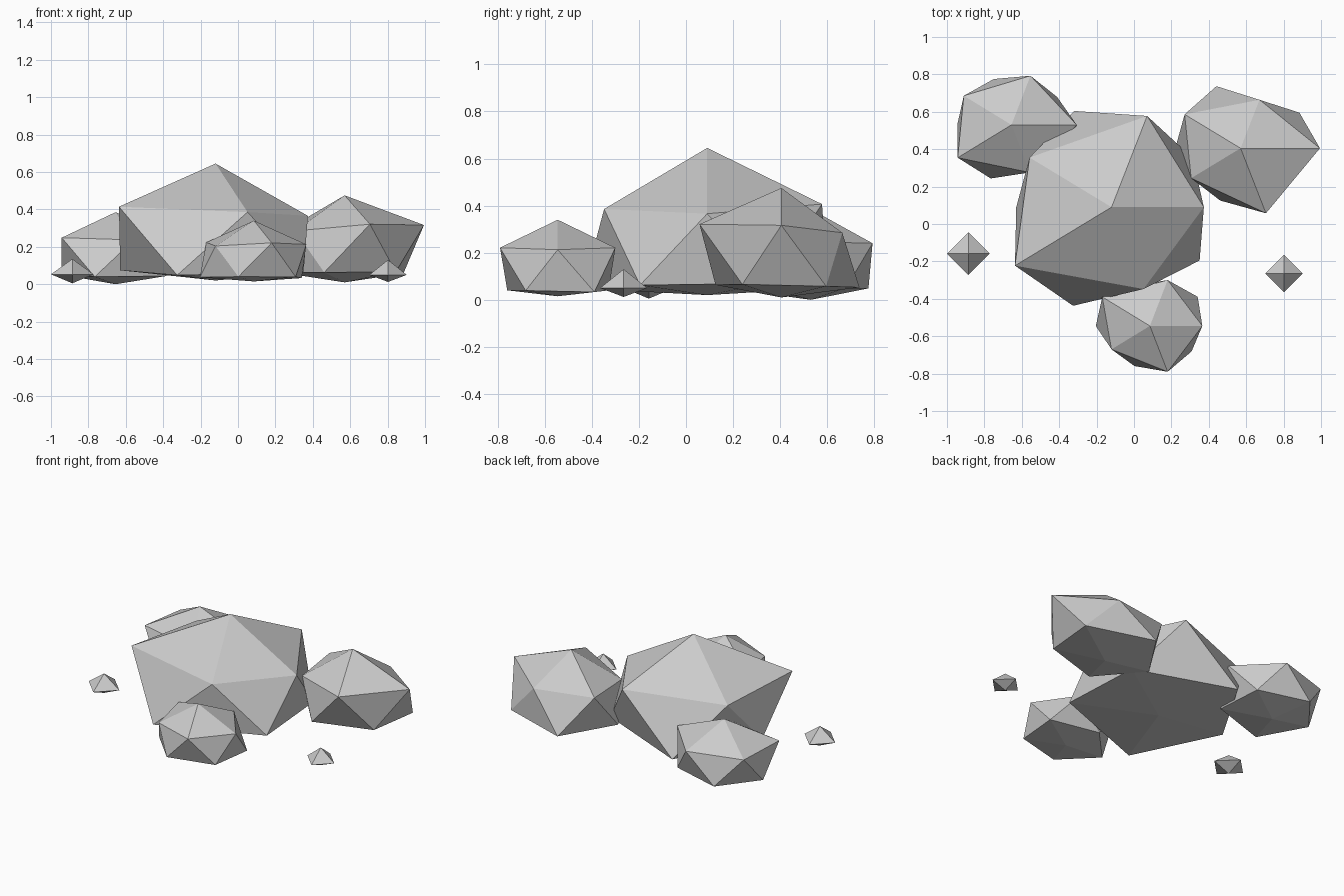
import bpy
from math import sin, cos, tau

if "Cube" in bpy.data.objects:
    bpy.data.objects.remove(bpy.data.objects["Cube"])


def add_mesh(name, verts, faces):
    me = bpy.data.meshes.new(name)
    me.from_pydata(verts, [], faces)
    me.update()
    ob = bpy.data.objects.new(name, me)
    bpy.context.collection.objects.link(ob)
    return ob


def boulder(name, center, scale, top, floor, bottom, upper, lower):
    """Icosahedron stretched by scale, each corner pushed by its own factor,
    underside flattened towards the floor."""
    cx, cy, cz = center
    sx, sy, sz = scale
    verts = [(cx, cy, top)]
    for i, k in enumerate(upper):
        a = tau * i / 5
        verts.append((cx + .894 * sx * k * cos(a), cy + .894 * sy * k * sin(a),
                      cz + .447 * sz * k))
    for i, k in enumerate(lower):
        a = tau * (i + .5) / 5
        verts.append((cx + .894 * sx * k * cos(a), cy + .894 * sy * k * sin(a),
                      floor + .5 * (cz - .447 * sz * k)))
    verts.append((cx, cy, bottom))
    faces = []
    for i in range(5):
        j = (i + 1) % 5
        u, un, l, ln = 1 + i, 1 + j, 6 + i, 6 + j
        faces += [(0, u, un), (u, l, un), (l, ln, un), (11, ln, l)]
    return add_mesh(name, verts, faces)


def pebble(name, x, y, r, top, mid, bottom):
    """Small octahedron with a shallow underside."""
    verts = [(x, y, top)]
    verts += [(x + r * cos(tau * i / 4), y + r * sin(tau * i / 4), mid) for i in range(4)]
    verts.append((x, y, bottom))
    faces = []
    for i in range(4):
        a, b = 1 + i, 1 + (i + 1) % 4
        faces += [(0, a, b), (5, b, a)]
    return add_mesh(name, verts, faces)


# Large central boulder
boulder("main_boulder", (-.12, .09, .20), (.60, .50, .403), .645, .06, .02,
        (.92, 1.147, 1.01, 1.19, 1.03), (1.0, 1.21, .95, 1.24, 1.085))
# Back left boulder
boulder("back_left_boulder", (-.655, .53, .135), (.375, .315, .24), .385, .03, 0,
        (1.04, .98, .94, 1.06, .95), (.9, .915, .865, 1.07, 1.0))
# Back right boulder
boulder("back_right_boulder", (.57, .405, .18), (.42, .35, .27), .475, .03, .01,
        (1.13, .87, .985, .87, 1.168), (1.035, 1.115, .93, .94, .9))
# Front boulder
boulder("front_boulder", (.085, -.545, .125), (.33, .277, .207), .34, .02, .015,
        (.95, 1.04, 1.066, .86, 1.04), (1.07, .92, .98, .91, .935))
# Loose pebbles
pebble("left_pebble", -.886, -.158, .114, .135, .053, .005)
pebble("right_pebble", .802, -.265, .1, .13, .05, .012)
